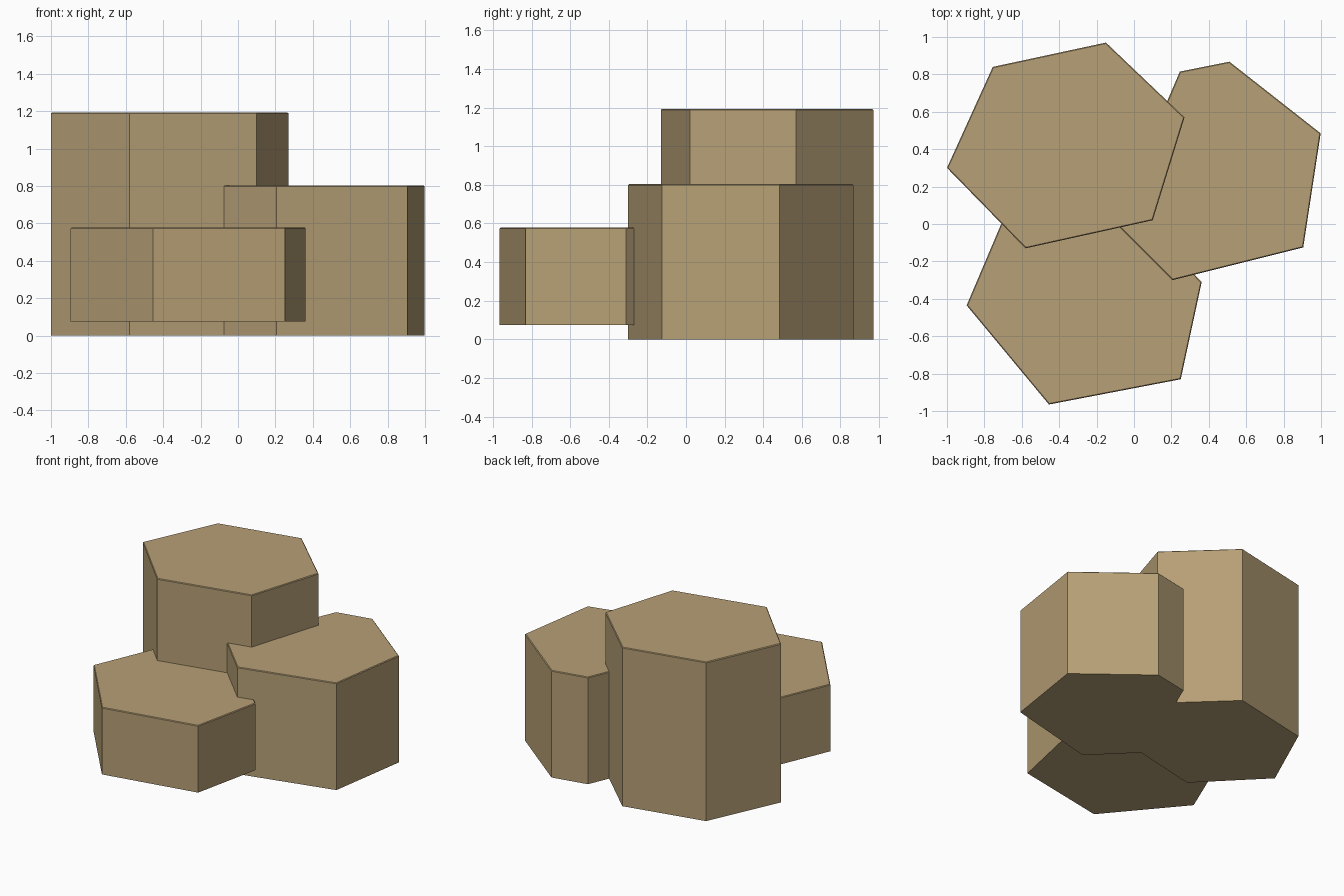
import bpy, bmesh

if "Cube" in bpy.data.objects:
    bpy.data.objects.remove(bpy.data.objects["Cube"])

stone = bpy.data.materials.new("sandy_stone")
stone.diffuse_color = (0.47, 0.35, 0.18, 1)
stone.use_nodes = True
stone.node_tree.nodes["Principled BSDF"].inputs["Base Color"].default_value = stone.diffuse_color


def column(name, outline, z0, z1, chamfer=0.005):
    """Upright prism over an outline (counter-clockwise), with a fine chamfer on its top rim."""
    bm = bmesh.new()
    base = bm.faces.new([bm.verts.new((x, y, z0)) for x, y in outline])
    ext = bmesh.ops.extrude_face_region(bm, geom=[base], use_keep_orig=True)
    for v in ext["geom"]:
        if isinstance(v, bmesh.types.BMVert):
            v.co.z = z1
    bmesh.ops.recalc_face_normals(bm, faces=bm.faces)
    rim = [e for e in bm.edges if all(v.co.z > z1 - 1e-4 for v in e.verts)]
    bmesh.ops.bevel(bm, geom=rim, offset=chamfer, segments=1, affect='EDGES')
    bmesh.ops.recalc_face_normals(bm, faces=bm.faces)
    me = bpy.data.meshes.new(name)
    bm.to_mesh(me)
    bm.free()
    me.materials.append(stone)
    ob = bpy.data.objects.new(name, me)
    bpy.context.collection.objects.link(ob)
    return ob


# three irregular hexagonal rock columns
tall = column("rock_columns", [(-1, 0.30), (-0.58, -0.13), (0.10, 0.02),
                               (0.27, 0.57), (-0.15, 0.97), (-0.755, 0.84)], 0, 1.193)
medium = column("medium_column", [(0.205, -0.30), (0.905, -0.125), (0.998, 0.485),
                                  (0.51, 0.868), (0.245, 0.815), (-0.10, 0.005)], 0, 0.803)
short = column("short_column", [(-0.895, -0.435), (-0.455, -0.965), (0.25, -0.83),
                                (0.362, -0.31), (-0.06, 0.12), (-0.655, 0.13)], 0.075, 0.578)

# fuse them into a single rock so no inner walls remain
bpy.context.view_layer.objects.active = tall
tall.select_set(True)
for other in (medium, short):
    mod = tall.modifiers.new("fuse", 'BOOLEAN')
    mod.operation = 'UNION'
    mod.solver = 'EXACT'
    mod.object = other
    bpy.ops.object.modifier_apply(modifier=mod.name)
    bpy.data.objects.remove(other)
